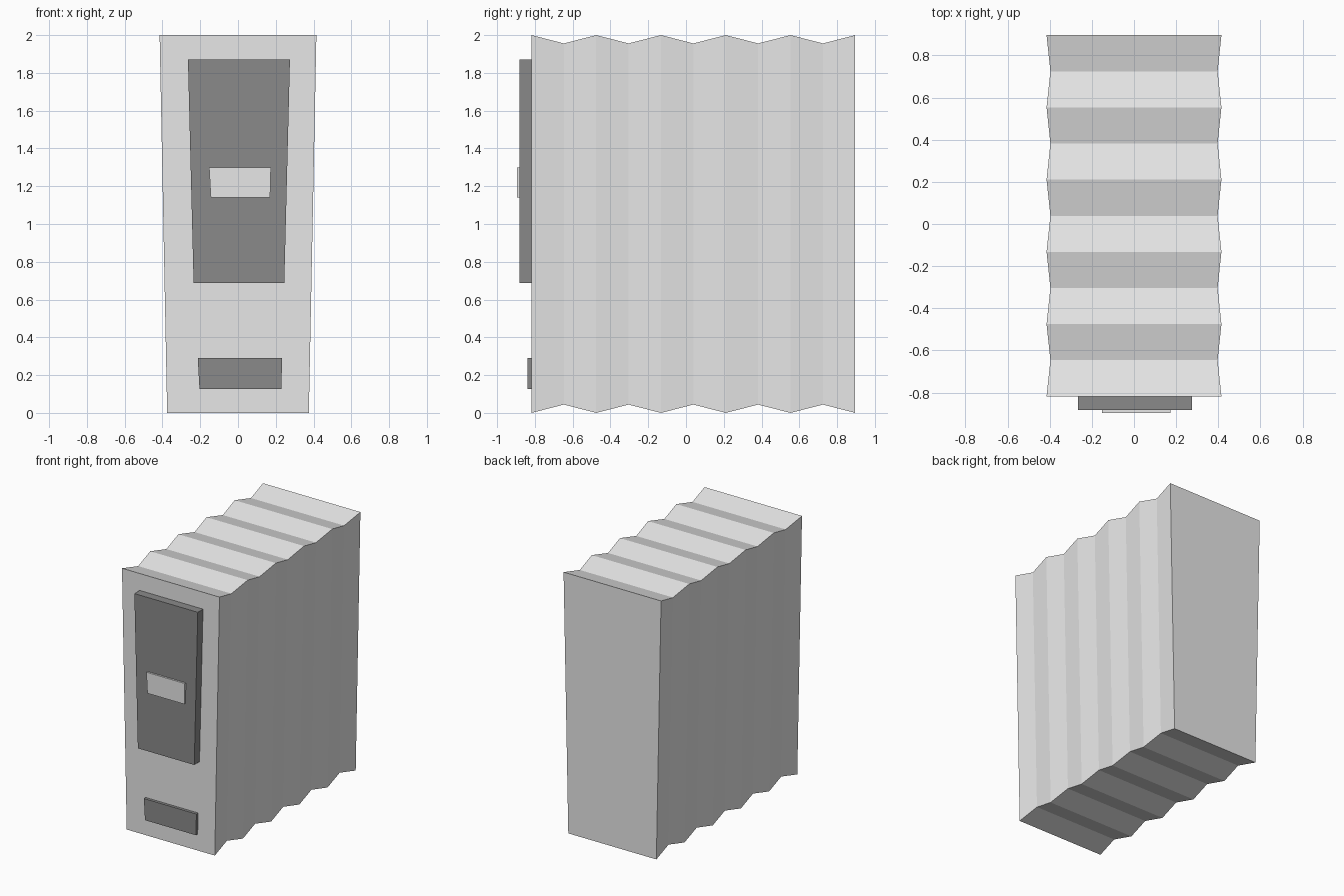
import bpy

if "Cube" in bpy.data.objects:
    bpy.data.objects.remove(bpy.data.objects["Cube"])


def make_material(name, v):
    m = bpy.data.materials.new(name)
    m.diffuse_color = (v, v, v, 1)
    m.use_nodes = True
    m.node_tree.nodes["Principled BSDF"].inputs["Base Color"].default_value = m.diffuse_color
    return m


light = make_material("light grey", 0.8)
dark = make_material("dark grey", 0.255)


def loft(name, sections, mat):
    """Skin a row of four-cornered sections along y.
    section = (y, z_bottom, z_top, bottom_left, bottom_right, top_left, top_right)"""
    verts, faces = [], []
    for y, z0, z1, bl, br, tl, tr in sections:
        verts += [(bl, y, z0), (br, y, z0), (tr, y, z1), (tl, y, z1)]
    for s in range(len(sections) - 1):
        a = 4 * s
        for i in range(4):
            j = (i + 1) % 4
            faces.append((a + j, a + i, a + 4 + i, a + 4 + j))
    n = len(verts)
    faces += [(0, 1, 2, 3), (n - 1, n - 2, n - 3, n - 4)]
    me = bpy.data.meshes.new(name)
    me.from_pydata(verts, [], faces)
    me.materials.append(mat)
    ob = bpy.data.objects.new(name, me)
    bpy.context.collection.objects.link(ob)
    return ob


def plate(name, y_front, y_back, shape, mat):
    return loft(name, [(y_front, *shape), (y_back, *shape)], mat)


# corrugated tapered body: every second section is shrunk about its centre
FRONT, BACK, STEPS = -0.818, 0.896, 10
rings = []
for i in range(STEPS + 1):
    k = 0.956 if i % 2 else 1.0
    y = FRONT + (BACK - FRONT) * i / STEPS
    rings.append((y, 1 - k, 1 + k, -0.375 * k, 0.375 * k, -0.415 * k, 0.415 * k))
loft("corrugated_body", rings, light)

# raised plates on the front
plate("large_front_panel", -0.882, FRONT,
      (0.687, 1.87, -0.235, 0.245, -0.265, 0.275), dark)
plate("label_plate", -0.896, -0.882,
      (1.14, 1.30, -0.144, 0.170, -0.153, 0.174), light)
plate("lower_front_panel", -0.84, FRONT,
      (0.126, 0.29, -0.204, 0.229, -0.213, 0.234), dark)
